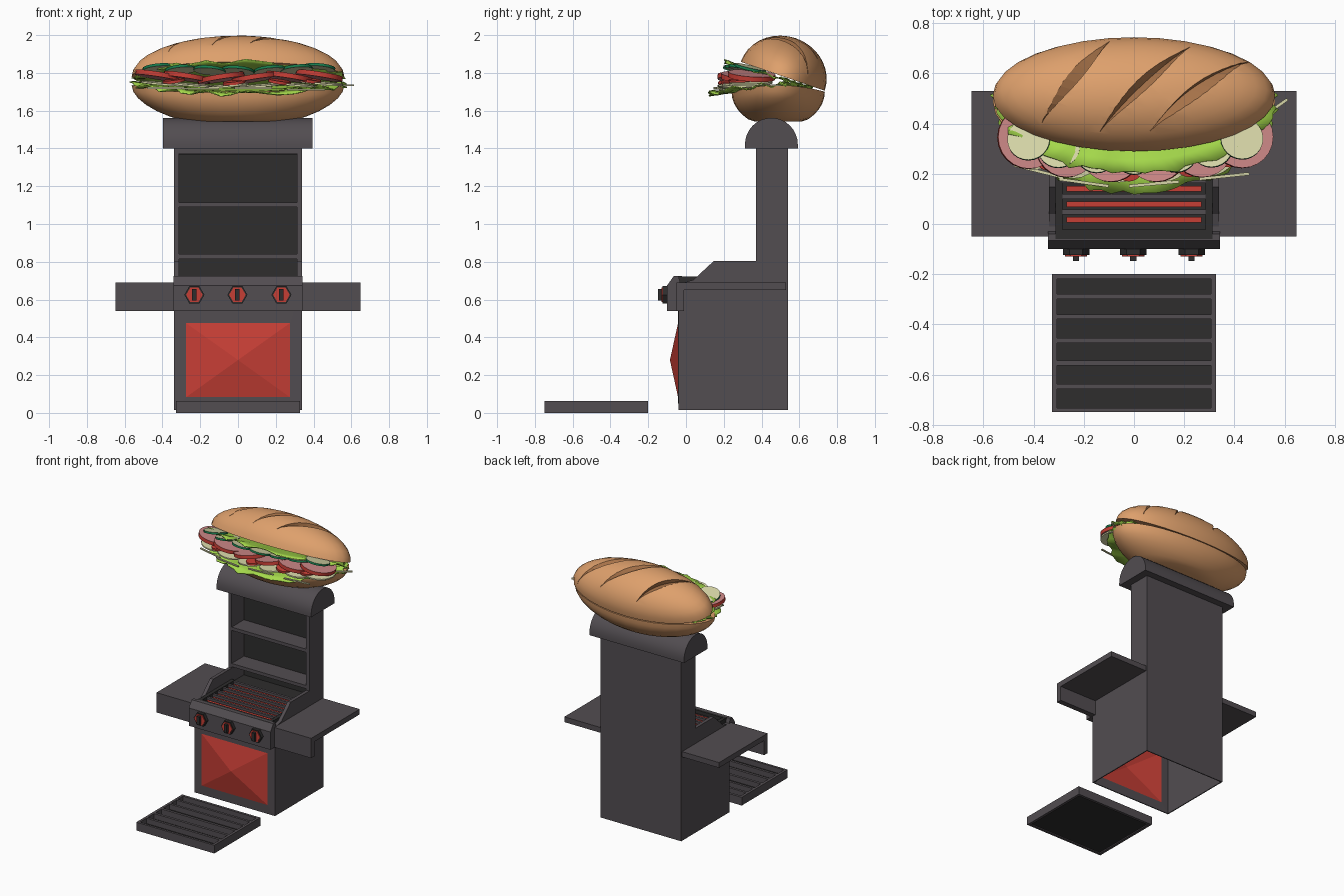
import bpy, bmesh, math, random
from mathutils import Vector, Matrix

if "Cube" in bpy.data.objects:
    bpy.data.objects.remove(bpy.data.objects["Cube"])

random.seed(4)


def mat(name, r, g, b):
    m = bpy.data.materials.new(name)
    lin = [((c / 255 + 0.055) / 1.055) ** 2.4 for c in (r, g, b)]
    m.diffuse_color = (*lin, 1)
    m.use_nodes = True
    m.node_tree.nodes["Principled BSDF"].inputs["Base Color"].default_value = m.diffuse_color
    return m


GREY = mat("charcoal_grey", 82, 77, 81)
DARK = mat("dark_iron", 46, 45, 45)
RED = mat("red", 198, 62, 53)
BUN = mat("bread_crust", 222, 160, 108)
SLASH = mat("bread_slash", 165, 113, 72)
LIME = mat("lettuce_green", 165, 217, 75)
PINK = mat("ham_pink", 208, 138, 137)
GREEN = mat("cucumber_green", 25, 125, 78)
CREAM = mat("onion_cream", 216, 215, 168)


def finish(name, bm, mats, smooth=None, recalc=True):
    if recalc:
        bmesh.ops.recalc_face_normals(bm, faces=bm.faces)
    me = bpy.data.meshes.new(name)
    bm.to_mesh(me)
    bm.free()
    for m in mats:
        me.materials.append(m)
    if smooth:
        me.shade_smooth()
        me.set_sharp_from_angle(angle=math.radians(smooth))
    ob = bpy.data.objects.new(name, me)
    bpy.context.collection.objects.link(ob)
    return ob


def box(name, x0, x1, y0, y1, z0, z1, m):
    bm = bmesh.new()
    bmesh.ops.create_cube(bm, size=1)
    for v in bm.verts:
        v.co = Vector(((x0, x1)[v.co.x > 0], (y0, y1)[v.co.y > 0], (z0, z1)[v.co.z > 0]))
    return finish(name, bm, [m])


def prism(name, profile, x0, x1, m, smooth=None):
    """Extrude a (y, z) outline along x."""
    bm = bmesh.new()
    f = bm.faces.new([bm.verts.new((x0, y, z)) for y, z in profile])
    ext = bmesh.ops.extrude_face_region(bm, geom=[f])["geom"]
    for v in ext:
        if isinstance(v, bmesh.types.BMVert):
            v.co.x = x1
    return finish(name, bm, [m], smooth)


# ---- Lower cabinet: open-bottomed shell with a pyramid-shaped red door
def rect(bm, x, y, z0, z1):
    return [bm.verts.new(p) for p in ((-x, y, z0), (x, y, z0), (x, y, z1), (-x, y, z1))]


bm = bmesh.new()
fr, bk, door = rect(bm, .338, -.04, .015, .69), rect(bm, .338, .54, .015, .69), rect(bm, .275, -.042, .083, .475)
apex = bm.verts.new((0, -.085, .28))
bm.faces.new(bk)
for i in (1, 2, 3):
    j = (i + 1) % 4
    bm.faces.new((fr[i], fr[j], bk[j], bk[i]))
for i in range(4):
    j = (i + 1) % 4
    bm.faces.new((fr[i], fr[j], door[j], door[i]))
    bm.faces.new((door[i], door[j], apex)).material_index = 1
cabinet = finish("cabinet", bm, [GREY, RED])
sol = cabinet.modifiers.new("wall", "SOLIDIFY")
sol.thickness, sol.offset = .01, -1

# ---- Tall back with side walls, shelves and rounded cap
side = [(-.01, .69), (.04, .705), (.148, .805), (.37, .805), (.37, 1.405), (.54, 1.405), (.54, .69)]
for s, n in ((-1, "left"), (1, "right")):
    prism(n + "_side_wall", side, s * .338, s * .312, GREY)
    x0, x1 = sorted((s * .338, s * .648))
    box(n + "_side_shelf", x0, x1, -.05, .53, .65, .69, GREY)
    box(n + "_shelf_lip", x0, x1, -.05, -.01, .54, .65, GREY)
box("back_wall", -.312, .312, .525, .54, .69, 1.405, GREY)
box("back_panel", -.312, .312, .516, .525, .69, 1.37, DARK)
for z0, z1 in ((.815, .84), (1.09, 1.115), (1.372, 1.405)):
    box("rack_shelf", -.312, .312, .37, .52, z0, z1, GREY)
arc = [(.452 + .14 * math.cos(a), 1.42 + .142 * math.sin(a)) for a in [math.pi * i / 16 for i in range(17)]]
prism("rounded_cap", [(.592, 1.4)] + arc + [(.312, 1.4)], -.398, .394, GREY, 35)

# ---- Grill bed: dark tray, glowing strips and bars
box("grill_tray", -.312, .312, -.04, .518, .68, .698, DARK)
for s in (-1, 1):
    x0, x1 = sorted((s * .285, s * .312))
    box("grill_side_rail", x0, x1, -.04, .37, .69, .722, DARK)
for i in range(6):
    y = .016 + i * .0625
    box("hot_strip", -.27, .27, y - .011, y + .011, .695, .706, RED)
    box("grill_bar", -.285, .285, y + .022, y + .041, .695, .718, GREY)
box("front_rail", -.312, .312, -.06, -.022, .69, .724, DARK)

# ---- Control panel with three hexagonal knobs
prism("control_panel", [(-.1, .54), (-.1, .675), (-.065, .724), (-.04, .724), (-.03, .69), (-.01, .69), (-.01, .54)],
      -.342, .342, GREY)


def disc(name, r, depth, n, mats, M, cap_index=0, smooth=None):
    bm = bmesh.new()
    bmesh.ops.create_cone(bm, cap_ends=True, segments=n, radius1=r, radius2=r, depth=depth)
    for f in bm.faces:
        if abs(f.normal.z) > .9:
            f.material_index = cap_index
    bm.transform(M)
    return finish(name, bm, mats, smooth)


turn = Matrix.Rotation(math.pi / 2, 4, 'X') @ Matrix.Rotation(math.pi / 6, 4, 'Z')
for x in (-.231, -.003, .23):
    disc("knob_base", .053, .026, 6, [DARK], Matrix.Translation((x, -.111, .625)) @ turn)
    disc("knob_face", .044, .006, 6, [RED], Matrix.Translation((x, -.126, .625)) @ turn)
    box("knob_grip", x - .012, x + .012, -.148, -.12, .594, .656, DARK)

# ---- Floor grate in front
box("grate_floor", -.31, .31, -.735, -.215, .008, .022, DARK)
for s in (-1, 1):
    x0, x1 = sorted((s * .307, s * .327))
    box("grate_side", x0, x1, -.75, -.2, 0, .062, GREY)
for y0, y1 in ((-.75, -.733), (-.657, -.638), (-.565, -.545), (-.475, -.455), (-.378, -.36), (-.298, -.28), (-.22, -.2)):
    end = y0 == -.75 or y1 == -.2
    box("grate_slat", -.307, .307, y0, y1, 0 if end else .015, .062, GREY)

# ---- Bread: two halves, the top one tilted open
RX, RY, H = .563, .235, .213
TOP = Matrix.Translation((0, .512, 1.782)) @ Matrix.Rotation(math.radians(-19), 4, 'X')


def dome(name, fn, M):
    bm = bmesh.new()
    bmesh.ops.create_uvsphere(bm, u_segments=32, v_segments=18, radius=1)
    for v in bm.verts:
        v.co = fn(v.co)
    bm.transform(M)
    return finish(name, bm, [BUN, SLASH], 40)


top_bread = dome("top_bread", lambda c: Vector((c.x * RX, c.y * RY, max(c.z, 0) * H)), TOP)
dome("bottom_bread",
     lambda c: Vector((c.x * RX, c.y * .247, max(min(c.z, 0) * .19, -.158 - .035 * c.x ** 2) + .035 * c.x ** 2)),
     Matrix.Translation((0, .488, 1.7)))


# leaf-shaped slashes cut into the crust
def on_dome(x, y, k):
    z = H * math.sqrt(max(.01, 1 - (x / RX) ** 2 - (y / RY) ** 2))
    return TOP @ (Vector((x, y, z)) * k)


for a, b in (((-.37, -.15), (-.09, .195)), ((-.14, -.195), (.23, .167)), ((.06, -.195), (.46, .125))):
    a, b = Vector(a), Vector(b)
    d = (b - a).normalized()
    n = Vector((-d.y, d.x))
    bm = bmesh.new()
    rows = []
    for i in range(13):
        t = i / 12
        s = math.sin(math.pi * t)
        p, w = a.lerp(b, t), n * (.004 + .042 * s)
        rows.append([bm.verts.new(on_dome(*(p + w), 1.15)), bm.verts.new(on_dome(*(p - w), 1.15)),
                     bm.verts.new(on_dome(*p, .998 - .13 * s))])
    for r, q in zip(rows, rows[1:]):
        for k in range(3):
            bm.faces.new((r[k], r[(k + 1) % 3], q[(k + 1) % 3], q[k]))
    bm.faces.new(rows[0])
    bm.faces.new(rows[-1])
    for f in bm.faces:
        f.material_index = 1
    cutter = finish("slash_cutter", bm, [BUN, SLASH])
    cutter.hide_render = True
    cutter.hide_viewport = True
    mod = top_bread.modifiers.new("slash", "BOOLEAN")
    mod.object, mod.operation, mod.solver = cutter, 'DIFFERENCE', 'EXACT'


# ---- Fillings
def lettuce(name, rx, ry, M, bend, amp):
    bm = bmesh.new()
    N = 80
    jit = [1 + random.uniform(-.045, .03) for _ in range(N)]
    rings = []
    for t in (.5, .82, 1):
        ring = []
        for i in range(N):
            a = 2 * math.pi * i / N
            x, y = math.cos(a), math.sin(a)
            k = t * (jit[i] if t == 1 else 1)
            wave = amp * t ** 6 * math.sin(a * 13 + 2 * math.sin(3 * a))
            ring.append(bm.verts.new((x * k * rx, y * k * (ry if y < 0 else .19), bend * (x * t) ** 2 + wave)))
        rings.append(ring)
    bm.faces.new(rings[0])
    for r, q in zip(rings, rings[1:]):
        for i in range(N):
            j = (i + 1) % N
            bm.faces.new((r[i], q[i], q[j], r[j]))
    bm.transform(M)
    ob = finish(name, bm, [LIME], 60)
    ob.modifiers.new("leaf", "SOLIDIFY").thickness = .006


lettuce("top_lettuce", .555, .3, Matrix.Translation((0, .49, 1.776)) @ Matrix.Rotation(math.radians(-17), 4, 'X'), 0, .01)
lettuce("bottom_lettuce", .565, .36, Matrix.Translation((0, .485, 1.712)) @ Matrix.Rotation(math.radians(3), 4, 'X'), .03, .014)


def slices(name, xs, k, z, r, thick, mats, pitch, roll, cap_index):
    """Row of round slices following the front curve of the bread."""
    for i, x in enumerate(xs):
        y = .48 - k * math.sqrt(1 - (x / .6) ** 2)
        M = (Matrix.Translation((x, y, z + .018 * (x / .5) ** 2)) @ Matrix.Rotation(math.radians(pitch), 4, 'X')
             @ Matrix.Rotation(math.radians(roll * (-1) ** (i // 2)), 4, 'Y'))
        disc(name, r, thick, 24, mats, M, cap_index, 40)


slices("onion_slice", (-.4, -.24, -.06, .12, .3, .44), .2, 1.732, .115, .01, [CREAM], 2, 5, 0)
slices("tomato_slice", (-.42, -.27, -.09, .09, .27, .43), .19, 1.772, .125, .026, [RED, PINK], -4, 9, 1)
slices("cucumber_slice", (-.42, -.3, -.15, 0, .17, .31, .43), .2, 1.812, .085, .014, [GREEN, CREAM], -13, -5, 1)
slices("pepper_strip", (-.34, -.02, .22, .38), .25, 1.75, .06, .016, [RED], 6, -8, 0)

# thin onion slivers poking out at the front
for x, y, ang, z in ((.36, .19, 6, 1.712), (-.2, .165, -8, 1.715), (.08, .16, 5, 1.72), (-.38, .21, -14, 1.72), (.53, .44, 35, 1.735)):
    sliver = box("onion_sliver", -.1, .1, -.006, .006, -.004, .004, CREAM)
    sliver.location = (x, y, z)
    sliver.rotation_euler.z = math.radians(ang)
